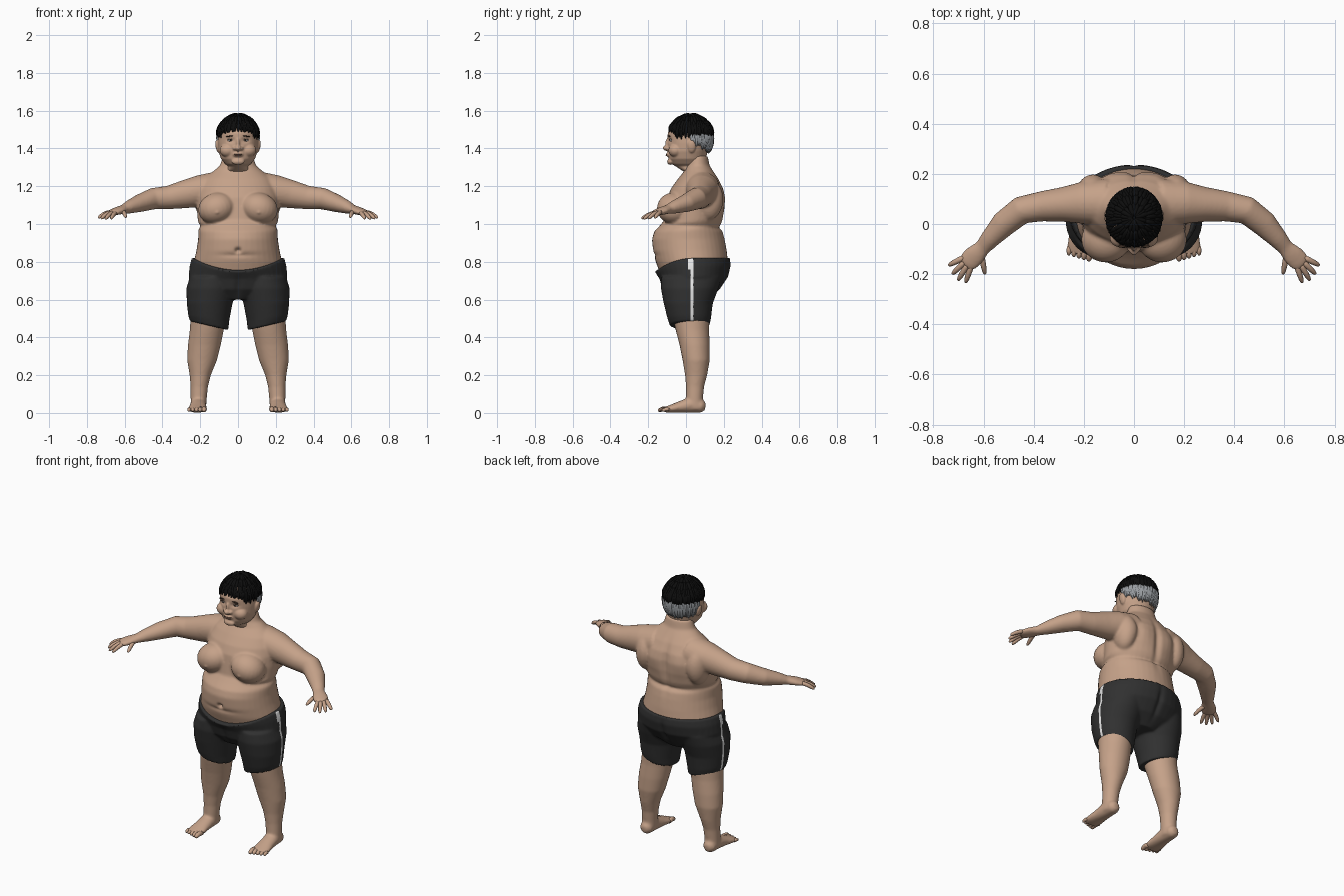
import bpy, bmesh, math, random
from math import sin, cos, pi, radians, exp
from mathutils import Vector, Matrix

random.seed(4)
cube = bpy.data.objects.get("Cube")
if cube:
    bpy.data.objects.remove(cube, do_unlink=True)


def material(name, r, g, b):
    m = bpy.data.materials.new(name)
    m.use_nodes = True
    m.diffuse_color = (r, g, b, 1)
    m.node_tree.nodes["Principled BSDF"].inputs["Base Color"].default_value = (r, g, b, 1)
    return m


SKIN = material("skin", .56, .36, .25)
CLOTH = material("charcoal cloth", .03, .03, .03)
BLACK = material("black hair", .004, .004, .004)
GREY = material("grey hair", .32, .34, .36)
WHITE = material("white", .8, .8, .8)
BROWN = material("dark brown", .05, .03, .02)
LIP = material("lip", .36, .19, .14)


def skin_rings(bm, rings):
    """Bridge rings of points into a closed tube with fan caps."""
    loops = [[bm.verts.new(p) for p in ring] for ring in rings]
    n = len(loops[0])
    for a, b in zip(loops, loops[1:]):
        for i in range(n):
            j = (i + 1) % n
            bm.faces.new((a[i], a[j], b[j], b[i]))
    for loop in (loops[0], loops[-1]):
        hub = bm.verts.new(sum((v.co for v in loop), Vector()) / n)
        for i in range(n):
            bm.faces.new((loop[i], loop[(i + 1) % n], hub))


def column(bm, sections, x=0, side=1, n=40):
    """Upright loft; sections are (z, half width, front, back, x, dip, lean)."""
    rings = []
    for z, hx, front, back, *extra in sections:
        x0, dip, lean = (extra + [x, 0, 0][len(extra):])
        ring = []
        for i in range(n):
            c, s = cos(2 * pi * i / n), sin(2 * pi * i / n)
            ring.append(Vector((side * (x0 + hx * c), (front + back) / 2 + (back - front) / 2 * s,
                                z - dip * max(0, -s) ** 2 + lean * c)))
        rings.append(ring)
    skin_rings(bm, rings)


def tube(bm, path, up=(0, 0, 1), side=1, n=16):
    """Loft along a path of (x, y, z, half width, half thickness)."""
    pts = [Vector((side * p[0], p[1], p[2])) for p in path]
    up, rings = Vector(up), []
    for i, p in enumerate(path):
        d = (pts[min(i + 1, len(pts) - 1)] - pts[max(i - 1, 0)]).normalized()
        t = (up - d * up.dot(d)).normalized()
        w = d.cross(t)
        rings.append([pts[i] + w * p[3] * cos(2 * pi * k / n) + t * p[4] * sin(2 * pi * k / n)
                      for k in range(n)])
    skin_rings(bm, rings)


def digit(bm, a, b, r, side):
    """Rounded finger or toe with a slight arch."""
    a, b = Vector(a), Vector(b)
    path = []
    for t, k in ((0, .9), (.3, 1), (.6, .95), (.85, .8), (.97, .5), (1, .2)):
        p = a.lerp(b, t)
        path.append((p.x, p.y, p.z + r * sin(pi * t) * .5, r * k, r * k))
    tube(bm, path, side=side, n=10)


def ball(bm, centre, radii, tilt=0):
    m = Matrix.Translation(centre) @ Matrix.Rotation(tilt, 4, 'Y') @ Matrix.Diagonal((*radii, 1))
    bmesh.ops.create_uvsphere(bm, u_segments=24, v_segments=14, radius=1, matrix=m)


def finish(name, bm, mats, voxel=0, smooth=0):
    bmesh.ops.recalc_face_normals(bm, faces=bm.faces[:])
    me = bpy.data.meshes.new(name)
    bm.to_mesh(me)
    bm.free()
    ob = bpy.data.objects.new(name, me)
    bpy.context.collection.objects.link(ob)
    if voxel:
        mod = ob.modifiers.new("blend", 'REMESH')
        mod.mode, mod.voxel_size = 'VOXEL', voxel
        mod = ob.modifiers.new("soften", 'SMOOTH')
        mod.factor, mod.iterations = .5, smooth
        bpy.context.view_layer.update()
        graph = bpy.context.evaluated_depsgraph_get()
        ob.data = bpy.data.meshes.new_from_object(ob.evaluated_get(graph))
        ob.modifiers.clear()
        ob.data.name = name
    ob.data.materials.clear()
    for m in mats:
        ob.data.materials.append(m)
    for p in ob.data.polygons:
        p.use_smooth, p.material_index = True, 0
    return ob


def sculpt(ob, dabs):
    """Push the surface along a vector around points with given radii."""
    for centre, size, push in dabs:
        for v in ob.data.vertices:
            d = sum(((a - b) / r) ** 2 for a, b, r in zip(v.co, centre, size))
            if d < 9:
                v.co += Vector(push) * exp(-d)


# Body: torso, chest, arms, legs and feet blended together
bm = bmesh.new()
column(bm, [(.66, .2, -.1, .17), (.74, .233, -.138, .215), (.8, .234, -.16, .222),
            (.86, .22, -.176, .216), (.92, .211, -.18, .206), (.96, .21, -.168, .196),
            (.99, .207, -.14, .184), (1.02, .213, -.115, .195), (1.08, .218, -.108, .204),
            (1.14, .215, -.1, .205), (1.19, .205, -.078, .196), (1.24, .18, -.042, .172),
            (1.28, .13, -.01, .145), (1.31, .095, 0, .125), (1.36, .08, .01, .115)])
for s in (1, -1):
    ball(bm, (s * .112, -.062, 1.083), (.1, .092, .083), s * .3)
    ball(bm, (s * .17, .12, 1.13), (.06, .075, .11))
    tube(bm, [(.1, .085, 1.2, .09, .08), (.2, .085, 1.175, .085, .084), (.28, .078, 1.158, .07, .075),
              (.37, .07, 1.14, .06, .062), (.45, .055, 1.134, .056, .057), (.52, 0, 1.11, .052, .047),
              (.575, -.06, 1.09, .039, .035), (.605, -.095, 1.078, .032, .024),
              (.635, -.125, 1.07, .042, .021), (.66, -.15, 1.062, .042, .017),
              (.675, -.165, 1.058, .03, .012)], side=s, n=24)
    column(bm, [(.02, .04, .005, .09, .21), (.08, .043, 0, .09, .208), (.14, .046, 0, .096, .205),
                (.2, .056, -.005, .112, .2), (.28, .079, -.018, .126, .19),
                (.36, .087, -.034, .126, .178), (.44, .09, -.055, .122, .165),
                (.55, .098, -.08, .125, .15), (.68, .1, -.09, .14, .13)], side=s)
    tube(bm, [(.21, .103, .034, .018, .02), (.21, .085, .036, .036, .035), (.21, .03, .044, .042, .043),
              (.212, -.03, .032, .045, .031), (.215, -.085, .021, .052, .02),
              (.215, -.118, .016, .046, .013)], side=s, n=24)
body = finish("body", bm, [SKIN], .007, 7)
dabs = [((0, -.18, .86), (.014, .05, .012), (0, .025, 0)),
        ((0, -.18, .835), (.1, .06, .012), (0, .006, 0)),
        ((0, .2, 1.1), (.02, .08, .13), (0, -.014, 0)),
        ((0, .2, .98), (.2, .08, .012), (0, -.01, 0))]
for s in (1, -1):
    dabs += [((s * .1, .2, 1.14), (.06, .06, .07), (0, .012, 0)),
             ((s * .11, -.155, 1.06), (.008, .02, .008), (0, -.006, 0)),
             ((s * .19, -.02, .99), (.06, .1, .012), (-s * .01, 0, 0))]
sculpt(body, dabs)

# Fingers and toes
fingers = [((.61, -.115, 1.068), (.594, -.2, 1.035)), ((.644, -.152, 1.063), (.672, -.235, 1.028)),
           ((.659, -.153, 1.063), (.702, -.225, 1.026)), ((.67, -.146, 1.063), (.725, -.2, 1.028)),
           ((.675, -.132, 1.064), (.74, -.165, 1.032))]
for s, label in ((1, "left"), (-1, "right")):
    bm = bmesh.new()
    for a, b in fingers:
        digit(bm, a, b, .0115, s)
    finish(label + "_fingers", bm, [SKIN])
    bm = bmesh.new()
    for i in range(5):
        x = .178 + .02 * i
        digit(bm, (x, -.09, .017), (x + .002, -.148 + .006 * i, .011), .014 - .001 * i, s)
    finish(label + "_toes", bm, [SKIN])

# Head with nose, cheeks, lips and ears
bm = bmesh.new()
column(bm, [(1.27, .08, 0, .12), (1.305, .05, -.055, .1), (1.318, .068, -.075, .1),
            (1.345, .09, -.09, .105), (1.385, .103, -.096, .115), (1.43, .107, -.097, .13),
            (1.48, .106, -.097, .135), (1.53, .092, -.075, .12), (1.565, .05, -.03, .08)])
ball(bm, (0, -.1, 1.402), (.019, .024, .015))
ball(bm, (0, -.094, 1.425), (.011, .016, .032))
ball(bm, (0, -.083, 1.33), (.035, .017, .017))
ball(bm, (0, -.092, 1.368), (.027, .014, .013))
for s in (1, -1):
    ball(bm, (s * .017, -.098, 1.4), (.011, .012, .01))
    ball(bm, (s * .055, -.055, 1.39), (.042, .038, .036))
    ball(bm, (s * .108, .03, 1.41), (.011, .022, .034), s * .2)
head = finish("head", bm, [SKIN], .0045, 4)
sculpt(head, [((s * .04, -.09, 1.443), (.022, .03, .013), (0, .009, 0)) for s in (1, -1)])

# Face details
for s, label in ((1, "left"), (-1, "right")):
    for part, mat, centre, radii, tilt in (
            ("eye", WHITE, (.04, -.078, 1.443), (.015, .009, .005), .1),
            ("pupil", BROWN, (.039, -.084, 1.443), (.005, .005, .0045), 0),
            ("eyelid", BROWN, (.04, -.081, 1.449), (.018, .008, .002), .1),
            ("brow", BROWN, (.042, -.089, 1.465), (.022, .006, .003), .1)):
        bm = bmesh.new()
        ball(bm, (s * centre[0], *centre[1:]), radii, s * tilt)
        finish(label + "_" + part, bm, [mat])
for part, mat, z, radii in (("mouth_line", BROWN, 1.37, (.024, .01, .0015)),
                            ("lower_lip", LIP, 1.364, (.019, .01, .005))):
    bm = bmesh.new()
    ball(bm, (0, -.098, z), radii)
    finish(part, bm, [mat])

# Shorts with a dipped waistline and slanted hems, side stripes by face position
bm = bmesh.new()
column(bm, [(.6, .1, -.08, .12), (.655, .235, -.125, .18), (.72, .262, -.142, .224, 0, .01),
            (.78, .256, -.158, .238, 0, .045), (.82, .245, -.168, .234, 0, .07)])
for s in (1, -1):
    column(bm, [(.462, .102, -.085, .124, .153, 0, .024), (.5, .108, -.098, .132, .155, 0, .015),
                (.58, .121, -.118, .142, .15), (.66, .133, -.133, .172, .14),
                (.72, .125, -.13, .19, .13)], side=s)
shorts = finish("shorts", bm, [CLOTH, WHITE], .007, 4)
sculpt(shorts, [((0, .23, .7), (.015, .08, .09), (0, -.014, 0)),
                ((0, -.13, .66), (.015, .05, .06), (0, .01, 0))])
for p in shorts.data.polygons:
    c = p.center
    start = .01 if c.z > .76 else .024
    if start < c.y < .038 and abs(c.x) > .2 and abs(p.normal.x) > .45:
        p.material_index = 1


# Hair: a cap covered in tapered locks that follow the skull
def lock(bm, a, p0, p1, r, lift=0):
    path = []
    for i in range(6):
        t = i / 5
        p = radians(p0 + (p1 - p0) * t)
        rho = sin(p) if p < pi / 2 else sin(p) ** .45
        k = 1 + lift * (1 - t)
        w = r * (.6, 1, 1.1, 1, .7, .12)[i]
        path.append((.109 * k * rho * sin(a), .025 - .118 * k * rho * cos(a),
                     1.463 + .116 * k * cos(p), w * .8, w))
    tube(bm, path, up=(cos(a), sin(a), 0), n=6)


bm = bmesh.new()
ball(bm, (0, .025, 1.463), (.108, .117, .115))
low = [v for v in bm.verts if v.co.z < (1.5 if v.co.y < -.03 else 1.455)]
bmesh.ops.delete(bm, geom=low, context='VERTS')
for count, p0, p1 in ((18, 3, 40), (34, 25, 62), (46, 45, 80), (60, 55, 0), (60, 62, 0)):
    for i in range(count):
        a = 2 * pi * (i + random.uniform(-.3, .3)) / count
        a = a - 2 * pi if a > pi else a
        end = p1 or 66 + 24 * min(1, abs(a)) + random.uniform(-5, 6)
        lock(bm, a, p0, end + random.uniform(-4, 4), random.uniform(.008, .011), .02)
finish("black_hair", bm, [BLACK])

bm = bmesh.new()
for row, end in enumerate((118, 136)):
    for i in range(46):
        a = 1.62 + (2 * pi - 3.24) * (i + random.uniform(-.3, .3)) / 45
        back = min(1, .45 + abs(sin((a - 1.62) / 2)))
        lock(bm, a, 82 + 8 * row, 90 + (end - 90) * back + random.uniform(-6, 6), .008)
finish("grey_hair", bm, [GREY])
